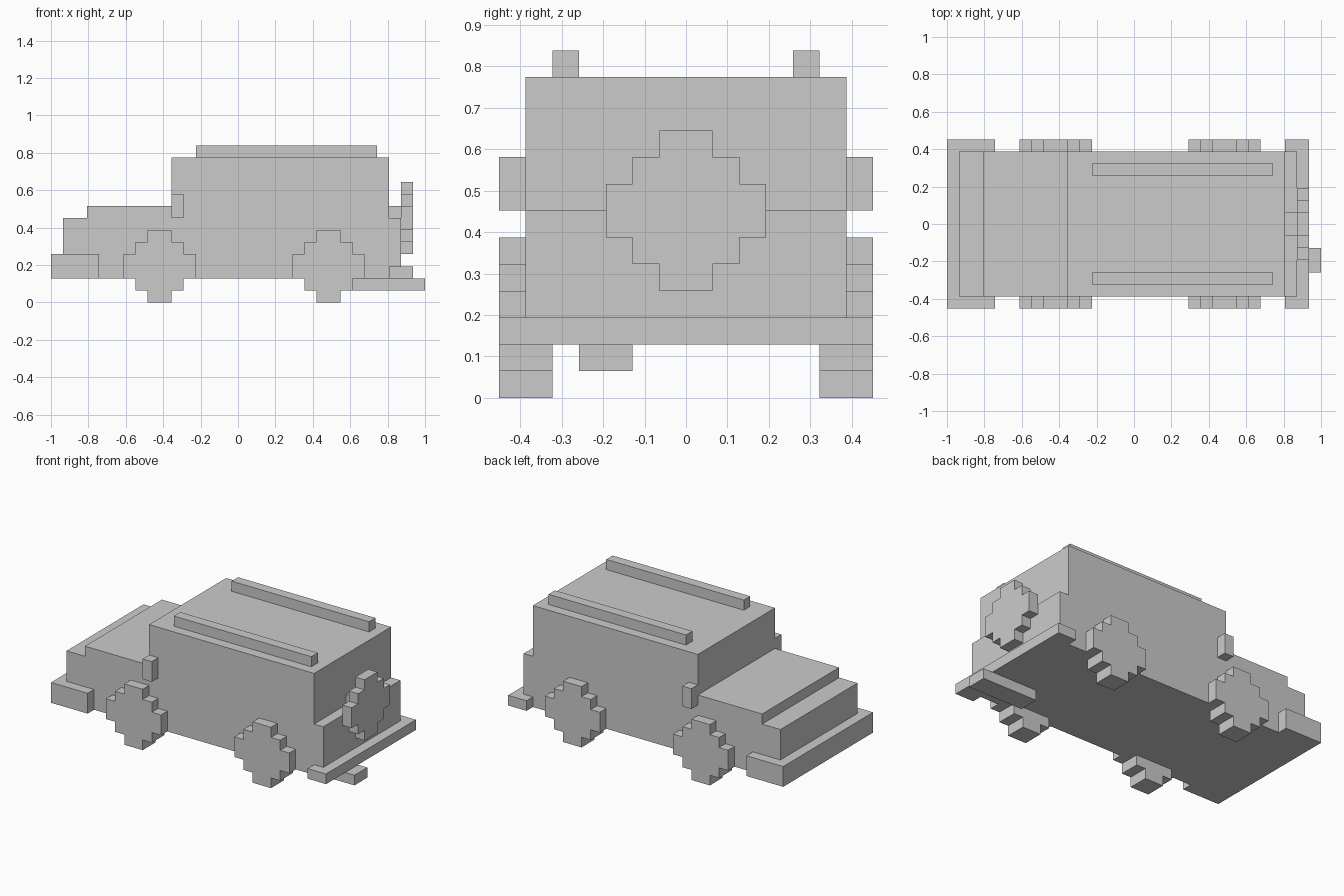
import bpy, bmesh
from mathutils import Vector

if "Cube" in bpy.data.objects:
    bpy.data.objects.remove(bpy.data.objects["Cube"])

U = 2 / 31  # one block; all sizes below are in blocks


def prism(name, profile, a, b, axis='Y'):
    """Extrude a 2D profile (horizontal, z) from a to b along the X or Y axis."""
    def place(h, z, d):
        return Vector((h, d, z) if axis == 'Y' else (d, h, z)) * U
    bm = bmesh.new()
    face = bm.faces.new([bm.verts.new(place(h, z, a)) for h, z in profile])
    ext = bmesh.ops.extrude_face_region(bm, geom=[face])['geom']
    shift = place(0, 0, b) - place(0, 0, a)
    bmesh.ops.translate(bm, vec=shift, verts=[v for v in ext if isinstance(v, bmesh.types.BMVert)])
    bmesh.ops.recalc_face_normals(bm, faces=bm.faces)
    mesh = bpy.data.meshes.new(name)
    bm.to_mesh(mesh)
    bm.free()
    obj = bpy.data.objects.new(name, mesh)
    bpy.context.collection.objects.link(obj)
    return obj


def box(name, x, y, z):
    return prism(name, [(x[0], z[0]), (x[1], z[0]), (x[1], z[1]), (x[0], z[1])], *y)


def stepped_disc(ch, cz):
    """Outline of a blocky wheel, six blocks across."""
    q = [(3, 1), (2, 1), (2, 2), (1, 2), (1, 3)]
    upper = q + [(-h, z) for h, z in reversed(q)]
    lower = [(-h, -z) for h, z in upper]
    return [(ch + h, cz + z) for h, z in upper + lower]


# Body: bonnet, cabin and tail in one side profile
prism('body', [(-14.5, 2), (13.5, 2), (13.5, 7), (12.5, 7), (12.5, 12), (-5.5, 12),
               (-5.5, 8), (-12.5, 8), (-12.5, 7), (-14.5, 7)], -6, 6)

# Bumpers
box('front_bumper', (-15.5, -11.5), (-7, 7), (2, 4))
box('rear_bumper', (12.5, 14.5), (-7, 7), (2, 3))

# Wheels, mirrors and roof rails on both sides
for s, side in ((-1, 'right'), (1, 'left')):
    for cx, end in ((-6.5, 'front'), (7.5, 'rear')):
        prism(f'{end}_{side}_wheel', stepped_disc(cx, 3), 5 * s, 7 * s)
    box(f'{side}_mirror', (-5.5, -4.5), (6 * s, 7 * s), (7, 9))
    box(f'{side}_roof_rail', (-3.5, 11.5), (4 * s, 5 * s), (12, 13))

# Spare wheel and its mount on the tail
prism('spare_wheel', stepped_disc(0, 7), 13.5, 14.5, 'X')
box('spare_wheel_mount', (12.5, 13.5), (-1, 1), (7, 8))

# Exhaust pipe
box('exhaust_pipe', (9.5, 15.5), (-4, -2), (1, 2))
